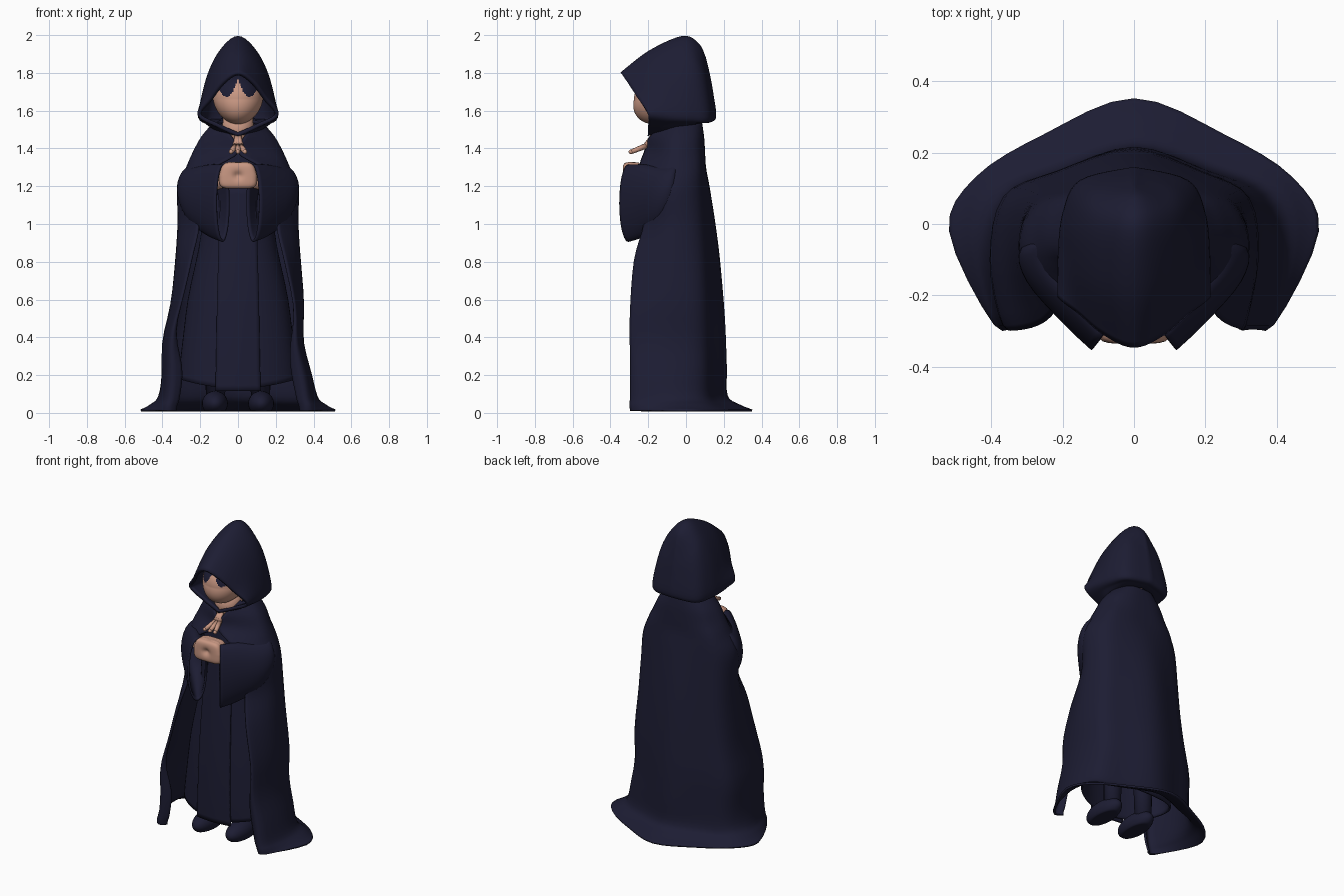
import bpy, bmesh, math
from mathutils import Vector

if "Cube" in bpy.data.objects:
    bpy.data.objects.remove(bpy.data.objects["Cube"])


def material(name, rgb):
    m = bpy.data.materials.new(name)
    m.diffuse_color = (*rgb, 1)
    m.use_nodes = True
    m.node_tree.nodes["Principled BSDF"].inputs["Base Color"].default_value = m.diffuse_color
    return m


NAVY = material("navy cloth", (0.012, 0.012, 0.033))
SKIN = material("skin", (0.58, 0.31, 0.225))


def spline(pts, n, closed=False):
    """Smooth curve passing through all the points."""
    pts = [Vector(p) for p in pts]
    k, out = len(pts), []
    for i in range(k if closed else k - 1):
        if closed:
            a, b, c, d = (pts[(i + j) % k] for j in (-1, 0, 1, 2))
        else:
            a, b, c, d = (pts[min(max(i + j, 0), k - 1)] for j in (-1, 0, 1, 2))
        for s in range(n):
            t = s / n
            out.append(0.5 * (2 * b + (c - a) * t + (2 * a - 5 * b + 4 * c - d) * t * t
                              + (3 * b - a - 3 * c + d) * t ** 3))
    return out if closed else out + [pts[-1]]


def finish(name, bm, mat):
    bmesh.ops.recalc_face_normals(bm, faces=bm.faces)
    me = bpy.data.meshes.new(name)
    bm.to_mesh(me)
    bm.free()
    me.materials.append(mat)
    me.shade_smooth()
    ob = bpy.data.objects.new(name, me)
    bpy.context.collection.objects.link(ob)
    return ob


def loft(name, rows, mat, closed=False, thick=0.012, n=4, tweak=None):
    """Cloth surface through rows of points, given a thickness."""
    rows = [spline(r, n, closed) for r in rows]
    cols = [spline(c, n) for c in zip(*rows)]
    bm = bmesh.new()
    grid = [[bm.verts.new(tweak(p) if tweak else p) for p in c] for c in cols]
    w = len(grid)
    for i in range(w if closed else w - 1):
        a, b = grid[i], grid[(i + 1) % w]
        for j in range(len(a) - 1):
            bm.faces.new((a[j], b[j], b[j + 1], a[j + 1]))
    bmesh.ops.remove_doubles(bm, verts=bm.verts, dist=0.0005)
    ob = finish(name, bm, mat)
    mod = ob.modifiers.new("thickness", "SOLIDIFY")
    mod.thickness, mod.offset = thick, 0
    return ob


def mirrored(row):
    return [(-x, y, z) for x, y, z in reversed(row[1:])] + list(row)


def ball(name, c, r, mat, shape=None, seg=32):
    bm = bmesh.new()
    bmesh.ops.create_uvsphere(bm, u_segments=seg, v_segments=seg * 3 // 4, radius=1)
    for v in bm.verts:
        v.co = Vector([c[i] + r[i] * v.co[i] for i in range(3)])
        if shape:
            shape(v.co)
    return finish(name, bm, mat)


def rod(name, a, b, ra, rb, mat):
    a, b = Vector(a), Vector(b)
    bm = bmesh.new()
    bmesh.ops.create_cone(bm, cap_ends=True, segments=14, radius1=ra, radius2=rb, depth=(b - a).length)
    q = (b - a).to_track_quat("Z", "Y")
    for v in bm.verts:
        v.co = q @ v.co + (a + b) / 2
    return finish(name, bm, mat)


def finger(name, x):
    # curved clasp finger: root, bend, rounded tip
    rod(name + "_root", (x * .1, -.175, 1.465), (x * .4, -.215, 1.41), .014, .015, SKIN)
    rod(name, (x * .4, -.213, 1.413), (x, -.29, 1.382), .015, .012, SKIN)
    ball(name + "_tip", (x, -.29, 1.382), (.012, .014, .012), SKIN, seg=12)


# cloak: z, back y, then x,y of back panel, rear corner, side, front edge
CLOAK = [
    (1.53, .08, .07, .07, .11, .03, .13, -.04, .10, -.10),
    (1.46, .09, .10, .08, .17, .03, .18, -.08, .05, -.18),
    (1.38, .095, .12, .085, .205, .035, .22, -.09, .02, -.21),
    (1.30, .10, .14, .09, .24, .045, .262, -.09, .14, -.23),
    (1.19, .12, .15, .10, .27, .05, .315, -.07, .25, -.20),
    (1.00, .15, .16, .115, .285, .055, .31, -.08, .22, -.21),
    (0.80, .175, .18, .125, .30, .06, .325, -.10, .26, -.26),
    (0.50, .20, .20, .14, .33, .07, .355, -.10, .32, -.28),
    (0.25, .21, .20, .145, .345, .075, .385, -.10, .35, -.28),
    (0.09, .215, .21, .15, .365, .08, .415, -.08, .37, -.28),
    (0.04, .28, .23, .19, .42, .10, .46, -.05, .385, -.28),
    (0.012, .35, .25, .25, .44, .13, .515, -.02, .39, -.275)]


def cloak_row(r):
    curl = 1 if r[0] < .3 else .15    # the front edge curls in near the floor
    half = [(0, r[1], r[0])] + [(r[i], r[i + 1], r[0]) for i in (2, 4, 6, 8)]
    return mirrored(half + [(max(r[8] - .06 * curl, .01), r[9] + .015 * curl, r[0])])


def sway(p):
    # the cloak bulges a little to one side near the knees
    return Vector((p.x * (1 - 0.07 * math.copysign(1, p.x) * math.exp(-((p.z - .38) / .15) ** 2)),
                   p.y, max(p.z, 0.007)))


loft("cloak", [cloak_row(r) for r in CLOAK], NAVY, tweak=sway)

# hood: slices from the front rim to the back, each from the crown down to the neck
HOOD = [
    [(0, -.34, 1.795), (.08, -.305, 1.745), (.145, -.25, 1.66), (.205, -.2, 1.58), (.10, -.20, 1.52), (0, -.20, 1.475)],
    [(0, -.19, 1.91), (.085, -.17, 1.86), (.155, -.13, 1.74), (.203, -.08, 1.58), (.16, -.09, 1.535), (.11, -.10, 1.50)],
    [(0, -.02, 1.985), (.095, -.01, 1.905), (.16, 0, 1.76), (.19, .03, 1.575), (.155, .02, 1.54), (.11, .01, 1.53)],
    [(0, .06, 1.95), (.08, .07, 1.86), (.12, .09, 1.75), (.145, .115, 1.565), (.12, .09, 1.545), (.08, .06, 1.54)],
    [(0, .095, 1.88), (0, .117, 1.79), (0, .135, 1.69), (0, .15, 1.57), (0, .12, 1.55), (0, .08, 1.55)]]
loft("hood", [mirrored(s) for s in HOOD], NAVY, n=6, thick=.02)

# inner robe: z, half width, front y, back y
ROBE = [(1.48, .09, -.13, .04), (1.40, .15, -.17, .06), (1.2, .2, -.19, .07), (.95, .19, -.215, .08),
        (.6, .26, -.24, .10), (.3, .295, -.25, .10), (.13, .31, -.25, .10)]


def hem(p):
    p.z += 0.05 * (p.x / .31) ** 2 * max(0, 1 - (p.z - .13) / .3)
    return p


def ring(z, rx, f, b):
    return [(rx * math.cos(a), (f + b) / 2 + (b - f) / 2 * math.sin(a), z)
            for a in (i * math.tau / 12 for i in range(12))]


loft("robe", [ring(*r) for r in ROBE], NAVY, closed=True, tweak=hem)
# raised centre panel of the robe
loft("robe_front_panel", [[(-w, f + .002, z), (0, f - .01, z), (w, f + .002, z)]
                          for z, w, f in ((1.2, .09, -.19), (.95, .10, -.215), (.6, .11, -.24),
                                          (.3, .115, -.25), (.115, .12, -.25))], NAVY)


def flat_sole(co):
    co.z = max(co.z, 0.008)


# sleeves: centre, half width, half height, width direction
SLEEVE = [(.14, -.04, 1.32, .06, .055, 0), (.225, -.07, 1.21, .085, .10, 0),
          (.225, -.12, 1.15, .08, .145, .5), (.15, -.22, 1.125, .07, .185, .9), (.082, -.305, 1.11, .055, .20, .93)]
for side, s in (("left", -1), ("right", 1)):
    rows = []
    for cx, cy, cz, w, h, a in SLEEVE:
        rows.append([(s * (cx + w * math.cos(t) * math.cos(a)), cy - w * math.cos(t) * math.sin(a),
                      cz + h * math.sin(t)) for t in (i * math.tau / 10 for i in range(10))])
    loft(side + "_sleeve", rows, NAVY, closed=True)

    rod(side + "_forearm", (s * .06, -.28, 1.25), (s * .2, -.12, 1.2), .05, .05, SKIN)
    ball(side + "_thumb", (s * .03, -.295, 1.315), (.045, .025, .014), SKIN)
    finger(side + "_clasp_finger", s * .037)

    # shoe with a flat sole, and leg
    ball(side + "_shoe", (s * .122, -.13, .05), (.068, .145, .066), NAVY, flat_sole)
    rod(side + "_leg", (s * .12, -.06, .05), (s * .11, -.05, .7), .05, .07, NAVY)
finger("middle_clasp_finger", 0)


# folded hands: a squarish block, narrower at the top, dimpled in front
def squarish(co):
    u = Vector(((co.x / .1), (co.y + .285) / .05, (co.z - 1.257) / .07))
    k = sum(abs(c) ** 5 for c in u) ** -.2
    co.x = u.x * k * .1 * (1 - .18 * max(0, u.z * k))
    co.y = -.285 + u.y * k * .05
    if u.y < 0:
        co.y += .02 * math.exp(-(co.x / .02) ** 2 - ((co.z - 1.257) / .02) ** 2)
    co.z = 1.257 + u.z * k * .07


ball("folded_hands", (0, -.285, 1.257), (.1, .05, .07), SKIN, squarish, 48)


# head with dark eye patches
def jaw(co):
    low = max(0, (1.66 - co.z) / .13)
    co.y -= 0.035 * low * (1 if co.y < -.13 else 0.3)
    co.x *= 1 - .12 * low


head = ball("head", (0, -.13, 1.66), (.132, .145, .132), SKIN, jaw, 96)
head.data.materials.append(NAVY)
for p in head.data.polygons:
    x, y, z = abs(p.center.x), p.center.y, p.center.z
    lower = 1.672 + 28 * (x - .06) ** 2
    if z > 1.765 or (y < -.13 and z > lower and x > .006 + .28 * max(0, 1.76 - z)):
        p.material_index = 1
rod("neck", (0, -.09, 1.42), (0, -.11, 1.58), .09, .08, SKIN)
